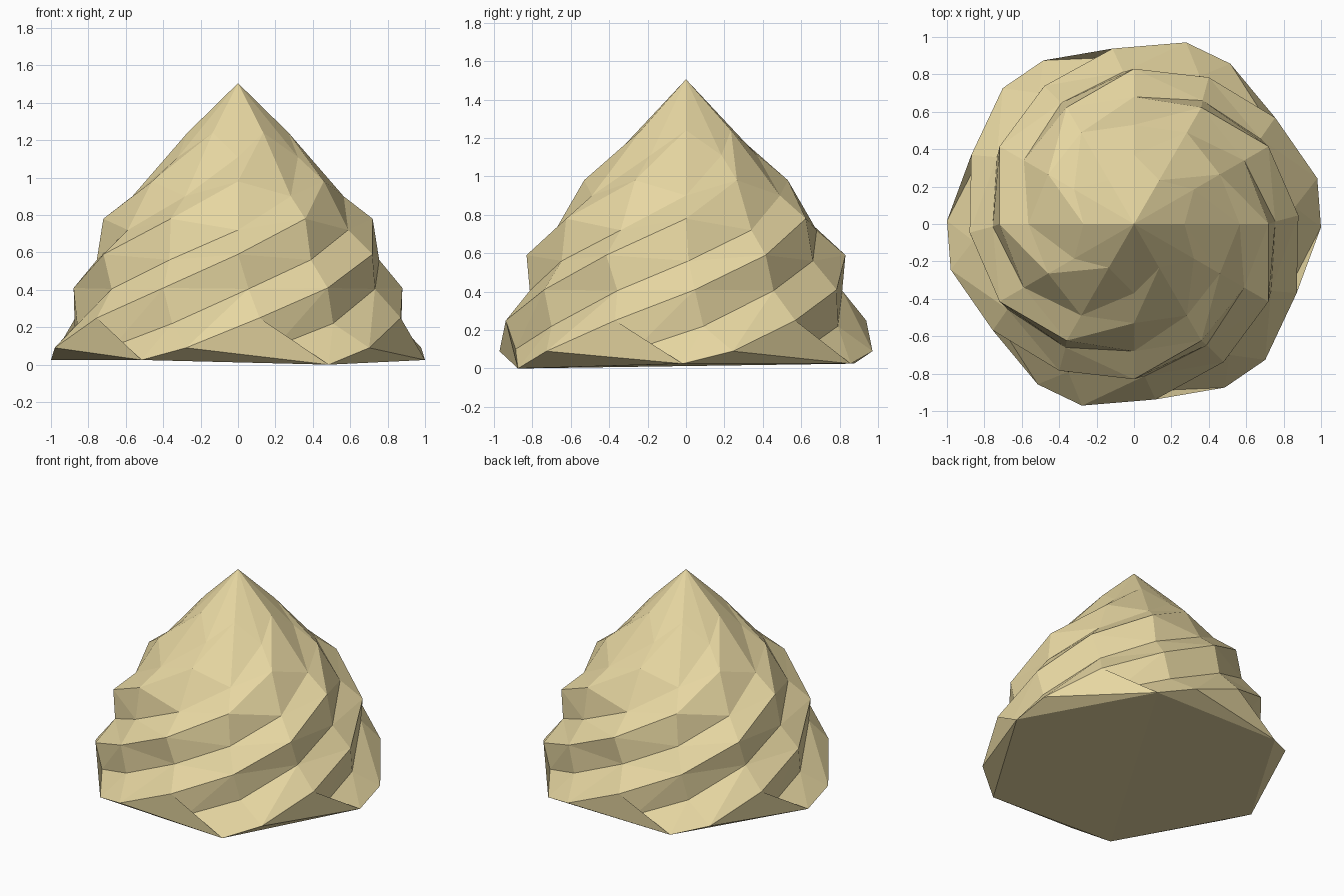
import bpy, bmesh, math

if "Cube" in bpy.data.objects:
    bpy.data.objects.remove(bpy.data.objects["Cube"])

LOBES = 6
# (angle, radius, height) along one twisted lobe: outer ridge and the groove above it
RIDGE = [(-1, 1.0, .025), (14, 1.01, .09), (37, .945, .25), (63, .88, .41),
         (90, .83, .59), (120, .72, .78), (150, .53, .98), (180, .27, 1.24)]
GROOVE = [(-17, .91, .10), (6, .865, .22), (34, .815, .405), (61, .755, .56),
          (90, .68, .72), (120, .565, .90), (150, .37, 1.11)]

bm = bmesh.new()


def helix(points, k):
    out = []
    for a, r, z in points:
        t = math.radians(a + 360 / LOBES * k)
        out.append(bm.verts.new((r * math.cos(t), r * math.sin(t), z)))
    return out


ridges = [helix(RIDGE, k) for k in range(LOBES)]
grooves = [helix(GROOVE, k) for k in range(LOBES)]
apex = bm.verts.new((0, 0, 1.505))
ridges[5][0].co.z = 0

for k in range(LOBES):
    r, g, low = ridges[k], grooves[k], ridges[k - 1]
    # upper slope of the lobe, and overhang up to the neighbouring ridge
    for j in range(6):
        bm.faces.new((r[j], r[j + 1], g[j + 1], g[j]))
        bm.faces.new((g[j], g[j + 1], low[j + 3] if j + 3 < 8 else apex, low[j + 2]))
    # tip
    bm.faces.new((r[6], r[7], g[6]))
    bm.faces.new((r[7], apex, g[6]))
    # underside of the lobe
    bm.faces.new((low[0], r[0], low[1]))
    bm.faces.new((low[1], r[0], low[2]))
    bm.faces.new((low[2], r[0], g[0]))

# flat base
bm.faces.new([r[0] for r in ridges])
bmesh.ops.triangulate(bm, faces=bm.faces[:], quad_method='SHORT_EDGE')
bmesh.ops.recalc_face_normals(bm, faces=bm.faces[:])

mesh = bpy.data.meshes.new("cream_swirl")
bm.to_mesh(mesh)
bm.free()
swirl = bpy.data.objects.new("cream_swirl", mesh)
bpy.context.collection.objects.link(swirl)

mat = bpy.data.materials.new("cream")
mat.diffuse_color = (0.80, 0.68, 0.36, 1)
mat.use_nodes = True
mat.node_tree.nodes["Principled BSDF"].inputs["Base Color"].default_value = mat.diffuse_color
mesh.materials.append(mat)
